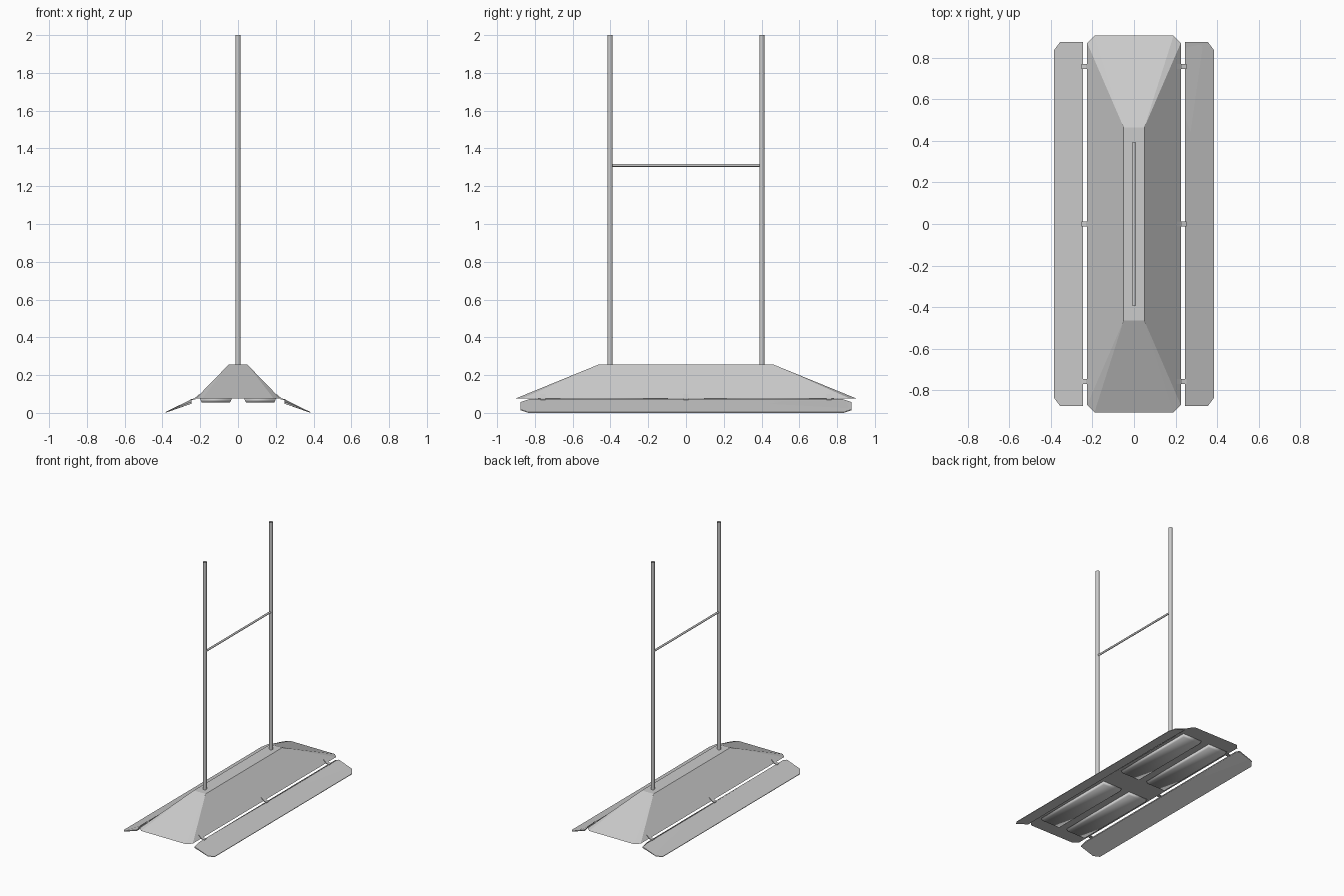
import bpy
import bmesh
from mathutils import Vector

cube = bpy.data.objects.get("Cube")
if cube:
    bpy.data.objects.remove(cube, do_unlink=True)

# Single painted metal finish
metal = bpy.data.materials.new("light_grey_metal")
metal.use_nodes = True
GREY = (0.6, 0.6, 0.6, 1)
metal.diffuse_color = GREY
metal.node_tree.nodes["Principled BSDF"].inputs["Base Color"].default_value = GREY


def finish(name, bm, smooth=False):
    bmesh.ops.recalc_face_normals(bm, faces=bm.faces)
    mesh = bpy.data.meshes.new(name)
    bm.to_mesh(mesh)
    bm.free()
    mesh.materials.append(metal)
    for p in mesh.polygons:
        p.use_smooth = smooth
    obj = bpy.data.objects.new(name, mesh)
    bpy.context.collection.objects.link(obj)
    return obj


def loft(name, lower, upper, smooth=False):
    """Closed solid between two rings of equal length."""
    bm = bmesh.new()
    a = [bm.verts.new(p) for p in lower]
    b = [bm.verts.new(p) for p in upper]
    n = len(a)
    bm.faces.new(a[::-1])
    bm.faces.new(b)
    for i in range(n):
        j = (i + 1) % n
        bm.faces.new((a[i], a[j], b[j], b[i]))
    return finish(name, bm, smooth)


def rect(cx, cy, hx, hy, z):
    return [(cx + sx * hx, cy + sy * hy, z)
            for sx, sy in ((-1, -1), (1, -1), (1, 1), (-1, 1))]


def tube(name, start, end, radius):
    """Open-ended round rod."""
    start, end = Vector(start), Vector(end)
    axis = end - start
    bm = bmesh.new()
    bmesh.ops.create_cone(bm, cap_ends=False, segments=12,
                          radius1=radius, radius2=radius, depth=axis.length)
    turn = axis.to_track_quat('Z', 'Y').to_matrix().to_4x4()
    bmesh.ops.transform(bm, matrix=turn, verts=bm.verts)
    bmesh.ops.translate(bm, vec=(start + end) / 2, verts=bm.verts)
    return finish(name, bm, True)


# Lamp housing: chamfered base rising to a narrow flat top
W, L, C = 0.225, 0.905, 0.035
bm = bmesh.new()
top = [bm.verts.new(p) for p in rect(0, 0, 0.05, 0.465, 0.255)]
base = []
for sx, sy in ((-1, -1), (1, -1), (1, 1), (-1, 1)):
    pair = [(sx * W, sy * (L - C), 0.075), (sx * (W - C), sy * L, 0.075)]
    if sx * sy < 0:
        pair.reverse()
    base += [bm.verts.new(p) for p in pair]
bm.faces.new(top)
bm.faces.new(base[::-1])
for i in range(4):
    j = (i + 1) % 4
    bm.faces.new((base[2 * i], base[2 * i + 1], top[i]))
    bm.faces.new((base[2 * i + 1], base[2 * j], top[j], top[i]))
finish("lamp_housing", bm)

# Four shallow light panels under the housing
for sx, side in ((1, "left"), (-1, "right")):
    for sy, end in ((1, "back"), (-1, "front")):
        loft(f"{end}_{side}_light_panel",
             rect(sx * 0.117, sy * 0.44, 0.075, 0.335, 0.054),
             rect(sx * 0.117, sy * 0.44, 0.084, 0.345, 0.076), True)

# Sloping side reflectors with clipped ends
half = [(0.245, 0.83, 0.073), (0.245, 0.875, 0.058),
        (0.355, 0.875, 0.018), (0.385, 0.835, 0.004)]
outline = half + [(x, -y, z) for x, y, z in reversed(half)]
for s, side in ((1, "left"), (-1, "right")):
    upper = [(s * x, y, z) for x, y, z in outline]
    lower = [(s * x, y, z - (0.009 if x < 0.3 else 0.004)) for x, y, z in outline]
    loft(f"{side}_reflector", lower, upper)

    # Bent clips joining reflector to housing
    for k, y in enumerate((-0.757, 0, 0.757)):
        bm = bmesh.new()
        section = [(0.205, 0.1), (0.23, 0.077), (0.252, 0.072),
                   (0.252, 0.067), (0.226, 0.071), (0.202, 0.094)]
        face = bm.faces.new([bm.verts.new((s * x, y - 0.013, z)) for x, z in section])
        ext = bmesh.ops.extrude_face_region(bm, geom=[face])
        moved = [v for v in ext["geom"] if isinstance(v, bmesh.types.BMVert)]
        bmesh.ops.translate(bm, vec=(0, 0.026, 0), verts=moved)
        finish(f"{side}_clip_{k + 1}", bm)

# Hanging rods and the crossbar between them
for s, end in ((1, "back"), (-1, "front")):
    tube(f"{end}_hanging_rod", (0, s * 0.402, 0.25), (0, s * 0.402, 2), 0.014)
tube("crossbar", (0, -0.395, 1.31), (0, 0.395, 1.31), 0.0075)
